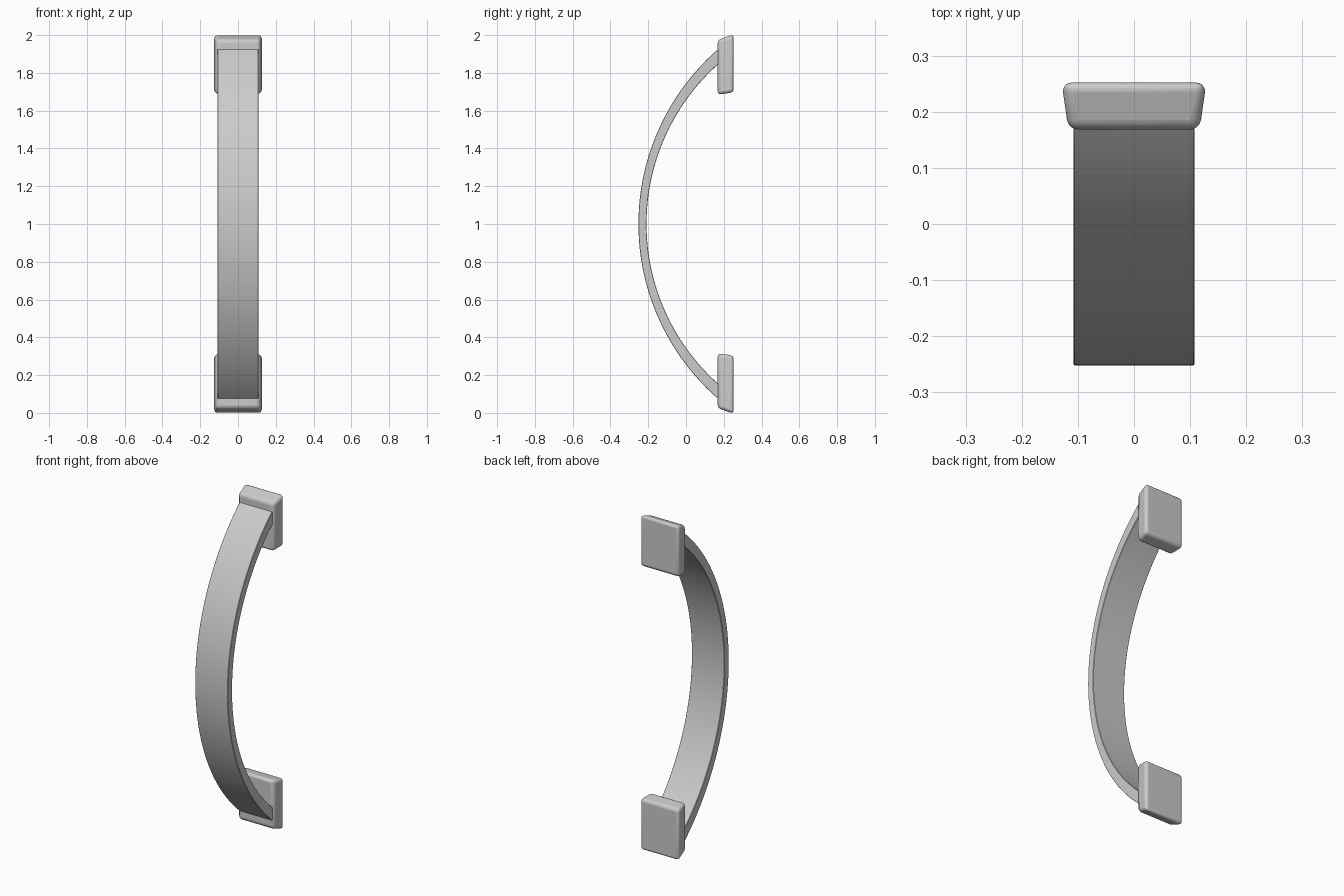
import bpy, bmesh, math

if "Cube" in bpy.data.objects:
    bpy.data.objects.remove(bpy.data.objects["Cube"])

def make(name, verts, faces, bevel, segs):
    me = bpy.data.meshes.new(name)
    me.from_pydata(verts, [], faces)
    bm = bmesh.new()
    bm.from_mesh(me)
    bmesh.ops.recalc_face_normals(bm, faces=bm.faces)
    bm.to_mesh(me)
    bm.free()
    ob = bpy.data.objects.new(name, me)
    bpy.context.collection.objects.link(ob)
    b = ob.modifiers.new("Bevel", 'BEVEL')
    b.width, b.segments, b.limit_method = bevel, segs, 'ANGLE'
    b.angle_limit = math.radians(40)
    bpy.context.view_layer.objects.active = ob
    ob.select_set(True)
    bpy.ops.object.shade_smooth_by_angle(angle=math.radians(35))
    ob.select_set(False)
    return ob

# mounting pads: tapered blocks, mirrored about z = 1
def pad(name, s):
    prof = [(0.168, 0.685, 0.117), (0.168, 0.975, 0.117),
            (0.252, 1.004, 0.129), (0.252, 0.697, 0.129)]
    v = [(sx * w, y, 1 + s * z) for sx in (-1, 1) for y, z, w in prof]
    f = [(0, 1, 2, 3), (4, 5, 6, 7)] + [(i, (i + 1) % 4, (i + 1) % 4 + 4, i + 4) for i in range(4)]
    return make(name, v, f, 0.018, 4)

pad("upper_mount", 1)
pad("lower_mount", -1)

# bowed grip: strip between an outer and an inner arc
N, W = 48, 0.108
def arc(apex, half, end=0.175):
    sag = end - apex
    r = (half * half + sag * sag) / (2 * sag)
    a = math.asin(half / r)
    return [(apex + r - r * math.cos(t), 1 + r * math.sin(t))
            for t in (a * (2 * i / N - 1) for i in range(N + 1))]

outer, inner = arc(-0.252, 0.93), arc(-0.209, 0.85)
verts, faces = [], []
for (yo, zo), (yi, zi) in zip(outer, inner):
    verts += [(-W, yo, zo), (W, yo, zo), (W, yi, zi), (-W, yi, zi)]
for i in range(N):
    for k in range(4):
        a, b = 4 * i + k, 4 * i + (k + 1) % 4
        faces.append((a, b, b + 4, a + 4))
faces += [(0, 1, 2, 3), tuple(4 * N + k for k in range(4))]
make("grip", verts, faces, 0.002, 1)
